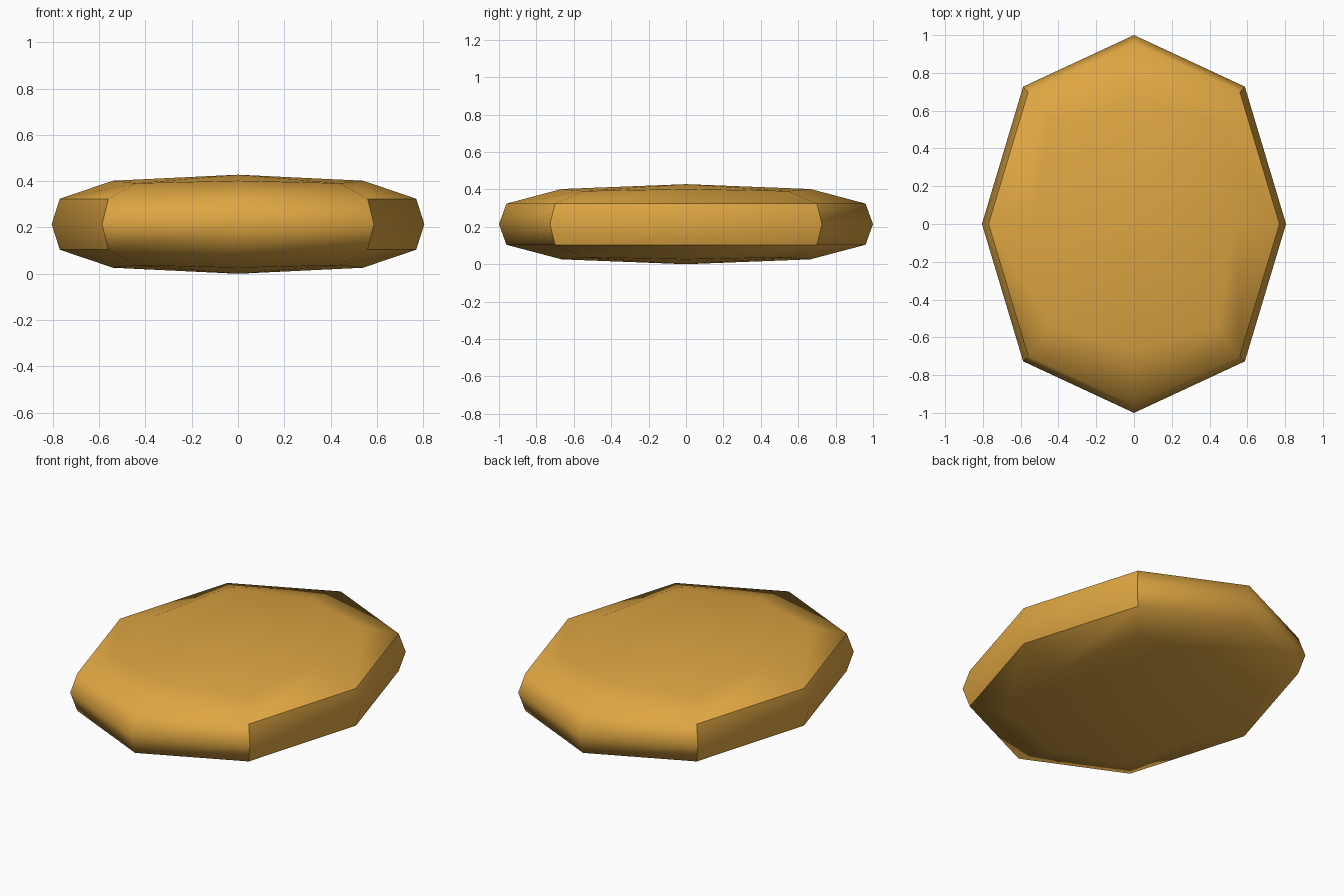
import bpy
import bmesh

if "Cube" in bpy.data.objects:
    bpy.data.objects.remove(bpy.data.objects["Cube"], do_unlink=True)

# Golden brown material
gold = bpy.data.materials.new("golden_brown")
gold.use_nodes = True
colour = (0.73, 0.38, 0.055, 1)
gold.diffuse_color = colour
gold.node_tree.nodes["Principled BSDF"].inputs["Base Color"].default_value = colour

MID = 0.214


def octagon(side, diagonal, end):
    """Eight points around the oval, starting at +x."""
    dx, dy = diagonal
    return [(side, 0), (dx, dy), (0, end), (-dx, dy),
            (-side, 0), (-dx, -dy), (0, -end), (dx, -dy)]


inner = octagon(0.54, (0.44, 0.545), 0.665)
rim = octagon(0.77, (0.56, 0.70), 0.96)
girth = octagon(0.805, (0.587, 0.727), 1.0)

# Each ring: outline, height from the middle on the axes and on the diagonals
levels = [(inner, -0.188, -0.177), (rim, -0.11, -0.11), (girth, 0, 0),
          (rim, 0.11, 0.11), (inner, 0.188, 0.177)]

bm = bmesh.new()
rings = []
for outline, axis_z, diagonal_z in levels:
    rings.append([bm.verts.new((x, y, MID + (diagonal_z if i % 2 else axis_z)))
                  for i, (x, y) in enumerate(outline)])

# Bands between the rings
for low, high in zip(rings, rings[1:]):
    for i in range(8):
        j = (i + 1) % 8
        bm.faces.new((low[i], low[j], high[j], high[i]))

# Shallow pointed caps, four quads each
for ring, z in ((rings[0], 0), (rings[-1], 2 * MID)):
    centre = bm.verts.new((0, 0, z))
    for i in range(0, 8, 2):
        bm.faces.new((centre, ring[i], ring[i + 1], ring[(i + 2) % 8]))
bmesh.ops.recalc_face_normals(bm, faces=bm.faces)

for face in bm.faces:
    face.smooth = True

# Crisp edges: both long rims, and the corners of the outer band
for level in (rings[1], rings[3]):
    for i in (0, 4):
        for j in (i - 1, i + 1):
            bm.edges.get((level[i], level[j % 8])).smooth = False
for low, high in zip(rings[1:3], rings[2:4]):
    for i in (1, 3, 5, 7):
        bm.edges.get((low[i], high[i])).smooth = False

mesh = bpy.data.meshes.new("faceted_pebble")
bm.to_mesh(mesh)
bm.free()
mesh.materials.append(gold)
pebble = bpy.data.objects.new("faceted_pebble", mesh)
bpy.context.collection.objects.link(pebble)
